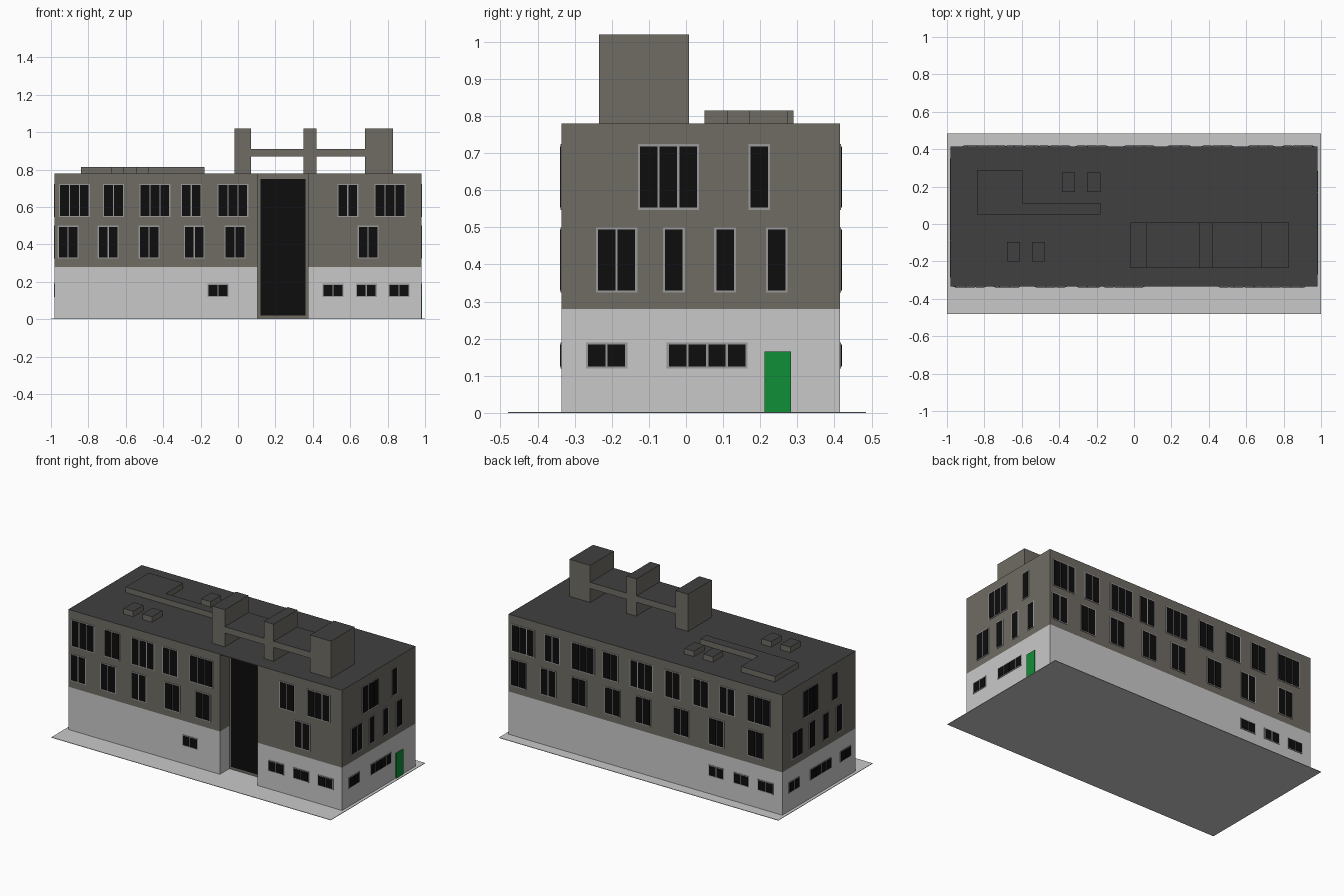
import bpy
import bmesh
from mathutils import Vector, Matrix

default = bpy.data.objects.get("Cube")
if default:
    bpy.data.objects.remove(default, do_unlink=True)


def material(name, r, g, b):
    mat = bpy.data.materials.new(name)
    mat.use_nodes = True
    mat.diffuse_color = (r, g, b, 1)
    shader = mat.node_tree.nodes["Principled BSDF"]
    shader.inputs["Base Color"].default_value = (r, g, b, 1)
    shader.inputs["Roughness"].default_value = 0.9
    return mat


PALE = material("pale grey", 0.584, 0.584, 0.584)
TAUPE = material("taupe", 0.159, 0.15, 0.127)
ROOF = material("dark roof grey", 0.051, 0.051, 0.051)
FRAME = material("frame grey", 0.32, 0.32, 0.32)
GLASS = material("black glass", 0.004, 0.004, 0.004)
GREEN = material("door green", 0.005, 0.275, 0.04)

# Main dimensions
HALF, FRONT, BACK = 0.98, -0.335, 0.415
BASE_TOP, TOP = 0.28, 0.78
MID_Y = (FRONT + BACK) / 2
UP = Vector((0, 0, 1))


def finish(bm, name, *mats):
    bmesh.ops.recalc_face_normals(bm, faces=bm.faces)
    mesh = bpy.data.meshes.new(name)
    bm.to_mesh(mesh)
    bm.free()
    for mat in mats:
        mesh.materials.append(mat)
    obj = bpy.data.objects.new(name, mesh)
    bpy.context.collection.objects.link(obj)
    return obj


def add_box(bm, x, y, z, index=0, frame=Matrix()):
    """Box between the (low, high) pairs, placed by a frame matrix."""
    spans = (x, y, z)
    centre = Vector([(a + b) / 2 for a, b in spans])
    size = [b - a for a, b in spans]
    place = frame @ Matrix.Translation(centre) @ Matrix.Diagonal((*size, 1))
    made = bmesh.ops.create_cube(bm, size=1, matrix=place)
    for face in {f for v in made["verts"] for f in v.link_faces}:
        face.material_index = index


def capped(name, boxes):
    """Taupe boxes whose upward faces take the roof colour."""
    bm = bmesh.new()
    for box in boxes:
        add_box(bm, *box)
    bmesh.ops.recalc_face_normals(bm, faces=bm.faces)
    for face in bm.faces:
        face.material_index = int(face.normal.z > 0.5)
    return finish(bm, name, TAUPE, ROOF)


def prism(name, outline, low, high, mat):
    bm = bmesh.new()
    base = bm.faces.new([bm.verts.new((x, y, low)) for x, y in outline])
    made = bmesh.ops.extrude_face_region(bm, geom=[base])
    moved = [g for g in made["geom"] if isinstance(g, bmesh.types.BMVert)]
    bmesh.ops.translate(bm, verts=moved, vec=UP * (high - low))
    return finish(bm, name, mat)


# Ground plate
bm = bmesh.new()
add_box(bm, (-1, 1), (-0.48, 0.485), (0, 0.003))
finish(bm, "ground_plate", PALE)

# Walls with the entrance recess, and a flat roof across everything
LEFT, RIGHT, INNER = 0.105, 0.375, FRONT + 0.1
outline = [(-HALF, FRONT), (LEFT, FRONT), (LEFT, INNER), (RIGHT, INNER),
           (RIGHT, FRONT), (HALF, FRONT), (HALF, BACK), (-HALF, BACK)]
prism("ground_floor_walls", outline, 0, BASE_TOP, PALE)
prism("upper_floor_walls", outline, BASE_TOP, TOP - 0.004, TAUPE)
capped("roof", [((-HALF, HALF), (FRONT, BACK), (TOP - 0.004, TOP))])

# Tall entrance glazing in the recess
bm = bmesh.new()
add_box(bm, (LEFT, RIGHT), (INNER - 0.004, INNER), (0.003, TOP - 0.004))
add_box(bm, (LEFT + 0.015, RIGHT - 0.015), (INNER - 0.007, INNER), (0.02, 0.75), 1)
finish(bm, "entrance_glazing", TAUPE, GLASS)

# Roof towers joined by bridges
depth = (-0.235, 0.008)
towers = [(-0.02, 0.07), (0.35, 0.42), (0.68, 0.83)]
capped("roof_towers", [(span, depth, (TOP, 1.02)) for span in towers])
gaps = [(a[1], b[0]) for a, b in zip(towers, towers[1:])]
capped("tower_bridges", [(span, depth, (0.87, 0.91)) for span in gaps])

# Low roof structures
low = (TOP, 0.815)
capped("roof_plant_room", [((-0.84, -0.595), (0.05, 0.29), low)])
capped("roof_duct", [((-0.595, -0.18), (0.05, 0.112), low)])
vents = [(-0.385, 0.17), (-0.25, 0.17), (-0.68, -0.2), (-0.545, -0.2)]
capped("roof_vents", [((x, x + 0.07), (y, y + 0.105), low) for x, y in vents])

# Windows: each row lists (start along the wall, number of panes)
EDGE, PANE = 0.006, 0.047
LEVELS = {"upper": (0.547, 0.724), "middle": (0.324, 0.5), "lower": (0.119, 0.19)}


def wall_frame(along, origin):
    """Local x runs along the wall, local -y points outward."""
    inward = UP.cross(along)
    rotation = Matrix((along, inward, UP)).transposed().to_4x4()
    return Matrix.Translation(origin) @ rotation


def windows(name, frame, **rows):
    bm = bmesh.new()
    for level, row in rows.items():
        bottom, top = LEVELS[level]
        for start, panes in row:
            end = start + panes * (PANE + EDGE) + EDGE
            add_box(bm, (start, end), (-0.003, 0.001), (bottom, top), 0, frame)
            for i in range(panes):
                u = start + EDGE + i * (PANE + EDGE)
                add_box(bm, (u, u + PANE), (-0.005, 0),
                        (bottom + EDGE, top - EDGE), 1, frame)
    return finish(bm, name, FRAME, GLASS)


X, Y = Vector((1, 0, 0)), Vector((0, 1, 0))
front_wall = wall_frame(X, (0, FRONT, 0))
back_wall = wall_frame(-X, (0, BACK, 0))
right_wall = wall_frame(Y, (HALF, MID_Y, 0))
left_wall = wall_frame(-Y, (-HALF, MID_Y, 0))

# Long walls share most of their windows
upper = [(-0.957, 3), (-0.722, 2), (-0.527, 3), (-0.306, 2), (-0.11, 3),
         (0.531, 2), (0.73, 3)]
middle = [(-0.964, 2), (-0.75, 2), (-0.531, 2), (-0.29, 2), (-0.072, 2)]
lower = [(0.452, 2), (0.63, 2), (0.805, 2)]
windows("front_windows", front_wall, upper=upper,
        middle=middle + [(0.64, 2)], lower=lower + [(-0.163, 2)])
windows("back_windows", back_wall, upper=upper + [(0.14, 2), (0.34, 2)],
        middle=middle + [(0.2, 2), (0.453, 2), (0.733, 2)], lower=lower)

# Short walls mirror each other about the middle
upper = [(-0.17, 3), (0.128, 1)]
middle = [(-0.283, 2), (-0.102, 1), (0.036, 1), (0.175, 1)]
lower = [(-0.31, 2), (-0.092, 4)]
windows("right_windows", right_wall, upper=upper, middle=middle, lower=lower)
windows("left_windows", left_wall, upper=upper, middle=middle,
        lower=lower + [(0.215, 2)])

# Side door
bm = bmesh.new()
add_box(bm, (0.172, 0.243), (-0.005, 0.001), (0.003, 0.165), 0, right_wall)
finish(bm, "side_door", GREEN)
